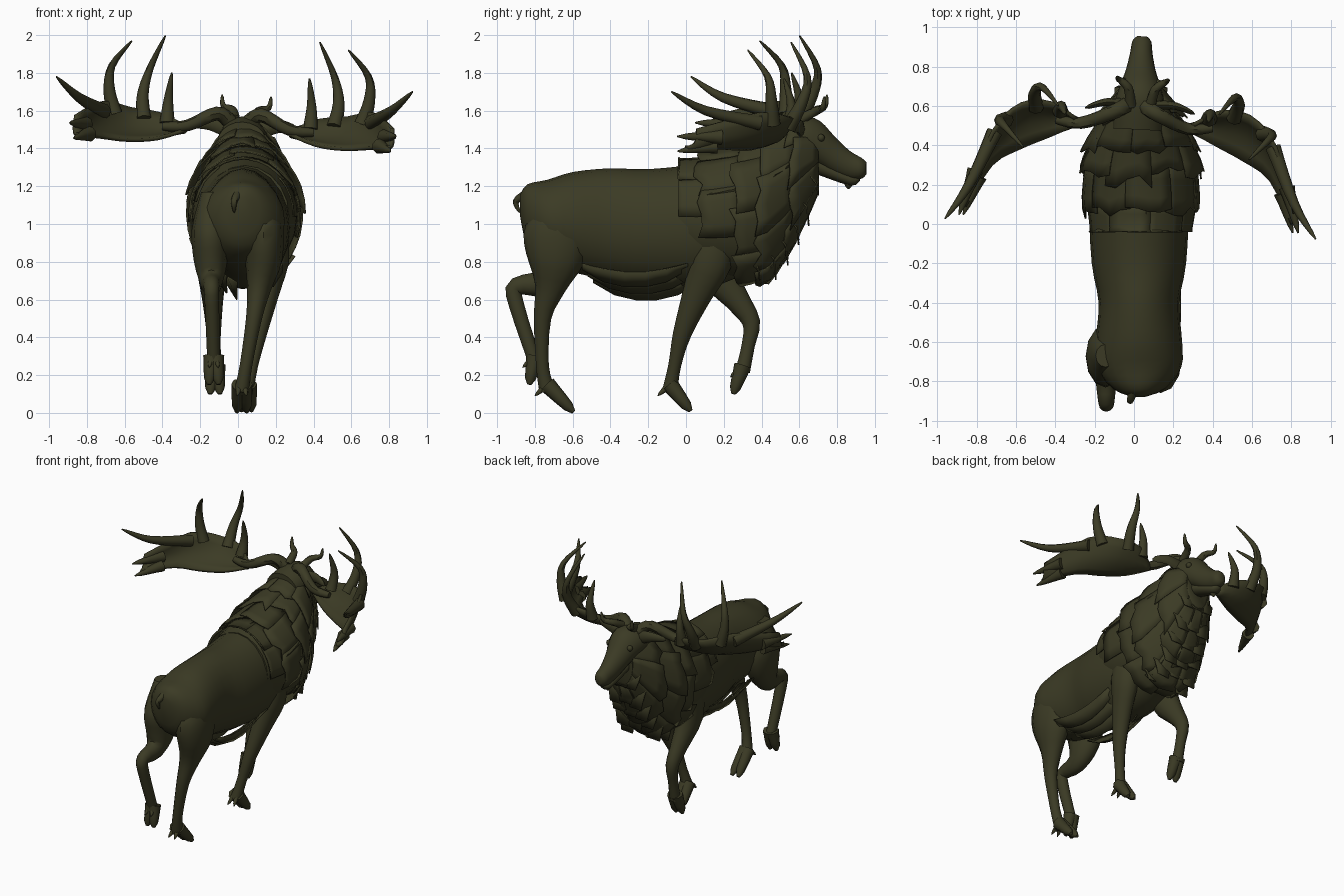
import bpy, bmesh, math, random
from mathutils import Vector, Matrix

random.seed(4)
X, Y, Z = Vector((1, 0, 0)), Vector((0, 1, 0)), Vector((0, 0, 1))
if "Cube" in bpy.data.objects:
    bpy.data.objects.remove(bpy.data.objects["Cube"])

hide = bpy.data.materials.new("dark_olive_hide")
hide.use_nodes = True
hide.diffuse_color = (0.044, 0.043, 0.018, 1)
hide.node_tree.nodes["Principled BSDF"].inputs["Base Color"].default_value = hide.diffuse_color


def finish(name, bm, matrix=None, thickness=0, sharp_angle=math.radians(45)):
    """Turn a bmesh into a shaded object."""
    bmesh.ops.recalc_face_normals(bm, faces=bm.faces)
    mesh = bpy.data.meshes.new(name)
    bm.to_mesh(mesh)
    bm.free()
    mesh.materials.append(hide)
    mesh.polygons.foreach_set("use_smooth", [True] * len(mesh.polygons))
    mesh.set_sharp_from_angle(angle=sharp_angle)
    obj = bpy.data.objects.new(name, mesh)
    bpy.context.collection.objects.link(obj)
    if matrix:
        obj.matrix_world = matrix
    if thickness:
        mod = obj.modifiers.new("thickness", "SOLIDIFY")
        mod.thickness, mod.offset = thickness, 0


def spline(points, u):
    """Smooth interpolation through a list of tuples."""
    last = len(points) - 1
    u = max(0, min(u, last))
    i = min(int(u), last - 1)
    t = u - i
    a, b, c, d = (Vector(points[max(0, min(j, last))]) for j in range(i - 1, i + 3))
    return b + t / 2 * (c - a + t * (2 * a - 5 * b + 4 * c - d + t * (3 * (b - c) + d - a)))


def smooth(points, steps=3):
    return [spline(points, i / steps) for i in range((len(points) - 1) * steps + 1)]


def add_grid(bm, rows, closed=False):
    rows = [[bm.verts.new(p) for p in row] for row in rows]
    n = len(rows[0])
    for low, high in zip(rows, rows[1:]):
        for k in range(n if closed else n - 1):
            j = (k + 1) % n
            bm.faces.new((low[k], low[j], high[j], high[k]))
    if closed:
        bm.faces.new(rows[0])
        bm.faces.new(rows[-1])


def loft(name, centres, radii, sides=12, ref=X, upright=False, matrix=None):
    """Closed tube through centres with elliptical rings."""
    rows, last = [], len(centres) - 1
    for i, (centre, (ra, rb)) in enumerate(zip(centres, radii)):
        along = Y if upright else (centres[min(i + 1, last)] - centres[max(i - 1, 0)]).normalized()
        a = (ref - along * ref.dot(along)).normalized()
        b = along.cross(a)
        angles = [2 * math.pi * k / sides for k in range(sides)]
        rows.append([centre + a * ra * math.cos(w) + b * rb * math.sin(w) for w in angles])
    bm = bmesh.new()
    add_grid(bm, rows, True)
    finish(name, bm, matrix)


def trunk(name, stations, x=0, matrix=None):
    """Upright rings from (y, z, half width, half height)."""
    samples = smooth(stations)
    loft(name, [Vector((x, s[0], s[1])) for s in samples], [s[2:] for s in samples], 20,
         upright=True, matrix=matrix)


def spike(name, points, radius, tip=0.1, power=0.7, flat=1, ref=Y, matrix=None):
    """Curved horn-like tube that narrows to its tip."""
    centres = smooth(points, 4)
    last = len(centres) - 1
    radii = [radius * (tip + (1 - tip) * (1 - i / last) ** power) for i in range(last + 1)]
    loft(name, centres, [(r, r * flat) for r in radii], 8, ref, matrix=matrix)


def leg(name, foot_x, hip_x, toe, path):
    """Leg from (y, z, radius); the thigh is deeper than it is wide."""
    samples = smooth(path)
    centres = [Vector((foot_x + (hip_x - foot_x) * min(1, z / 0.8), y, z)) for y, z, r in samples]
    loft(name + "_leg", centres, [(r, r * (1 + 8 * max(0, r - 0.03))) for y, z, r in samples])
    ankle = centres[-1]
    for side in (-X, X):
        # cloven toes and dew claws
        start = ankle + side * 0.01 + Z * 0.03
        spike(name + "_hoof", [start, ankle + side * 0.026 + Vector((0, *toe))], 0.046, 0.25, 0.5, ref=X)
        spike(name + "_dew_claw", [start, ankle + side * 0.025 + Vector((0, -0.065, -0.03))], 0.022, ref=X)


# torso and tail
trunk("torso", [(-.88, 1.1, .03, .05), (-.84, 1.05, .13, .16), (-.73, 1.02, .215, .215), (-.6, 1.01, .22, .265),
                (-.4, 1.0, .205, .295), (-.2, .98, .24, .31), (.1, .99, .25, .33), (.35, 1.05, .2, .3)], 0.025)
spike("tail", [(0, -.84, 1.16), (-.02, -.9, 1.12), (-.02, -.88, 1.06)], 0.026, ref=X)

# legs: standing pair on the left, lifted pair on the right
leg("standing_hind", 0, .135, (.14, -.115),
    [(-.67, 1.17, .05), (-.68, .99, .105), (-.69, .82, .1), (-.72, .66, .064), (-.76, .5, .042), (-.76, .25, .033),
     (-.735, .12, .04)])
leg("lifted_hind", -.12, -.145, (-.03, -.12),
    [(-.67, 1.17, .05), (-.67, .97, .1), (-.69, .8, .088), (-.76, .69, .06), (-.9, .67, .042), (-.9, .58, .038),
     (-.8, .27, .034)])
leg("standing_front", .02, .19, (.11, -.11),
    [(.16, 1.0, .08), (.13, .8, .08), (.06, .63, .063), (-.02, .42, .044), (-.06, .25, .033), (-.085, .12, .038)])
leg("lifted_front", -.115, -.14, (-.05, -.12),
    [(.16, 1.0, .08), (.15, .78, .08), (.27, .6, .056), (.345, .48, .043), (.33, .36, .034), (.3, .22, .037)])

# neck core and overlapping mane plates
neck = [(-.04, 1.04, .235, .27), (.12, 1.04, .275, .31), (.3, 1.06, .275, .35), (.44, 1.1, .24, .37),
        (.58, 1.22, .17, .3), (.7, 1.33, .09, .16)]
MIDDLE = 0.035
trunk("neck", neck, MIDDLE)


def neck_point(u, w, out):
    y, z, wide, tall = spline(neck, u)
    return MIDDLE + (wide + out) * math.cos(w), y, z + (tall + out) * math.sin(w)


bm = bmesh.new()
PLATES = 9
width = 2 * math.pi / PLATES
for row in range(5):
    for k in range(PLATES):
        start = width * (k + row % 2 / 2)
        if math.sin(start + width / 2) < (0.25, -0.3, -2, -2, -2)[row]:
            continue
        length, lift = random.uniform(1.1, 1.5), random.uniform(0.018, 0.042)
        jag = [random.uniform(0.88, 1.12) for corner in range(5)]
        add_grid(bm, [[neck_point(row + 1 - length * p * j, start + width * c * 0.28, 0.004 + lift * p)
                       for c, j in enumerate(jag)] for p in (0, 0.3, 0.7, 1)])
finish("mane_plates", bm, thickness=0.008)

# ragged chest and belly fringe
bm = bmesh.new()
for i in range(6):
    f = i / 5
    y, z = 0.37 + 0.31 * f ** 0.8, 0.72 + 0.44 * f ** 1.5
    for s in (-1, 0, 1):
        x = MIDDLE + s * (0.12 - 0.05 * f)
        drop = random.uniform(0, 0.06)
        add_grid(bm, [[(x - w, y + dy, z + dz), (x + w, y + dy, z + dz * 0.9)] for w, dy, dz in
                      ((0.06, -0.07, 0.17), (0.065, 0.01, 0.06), (0.045, 0.02, -drop))])
finish("chest_fringe", bm, thickness=0.008)

bm = bmesh.new()
for s in (-1, 1):
    for layer in range(3):
        strip = []
        for q in (0, 0.2, 0.4, 0.6, 0.8, 1):
            y = 0.56 * q - 0.55 + 0.03 * layer
            top = 0.79 - 0.035 * layer - 0.045 * math.sin(math.pi * q)
            hang = 0.03 + 0.05 * math.sin(math.pi * q) ** 0.5
            strip.append([(MIDDLE + s * (0.2 - 0.055 * layer - 0.05 * p), y, top - hang * p) for p in (0, 1)])
        add_grid(bm, strip)
finish("belly_fringe", bm, thickness=0.008)

# head, slightly turned and tilted
pivot = Vector((0, 0.5, 1.5))
turn = (Matrix.Translation(pivot) @ Matrix.Rotation(-0.055, 4, "Z") @ Matrix.Rotation(0.042, 4, "Y")
        @ Matrix.Translation(-pivot))
head_turn = Matrix.Translation(X * 0.025) @ turn
trunk("head", [(.48, 1.43, .13, .11), (.62, 1.455, .125, .115), (.71, 1.425, .1, .12), (.79, 1.36, .074, .1),
               (.87, 1.31, .057, .075), (.93, 1.295, .048, .055), (.955, 1.295, .025, .032)], matrix=head_turn)
trunk("lower_jaw", [(.7, 1.31, .06, .05), (.87, 1.235, .042, .032), (.92, 1.24, .015, .012)], matrix=head_turn)
spike("chin_tuft", [(0, .86, 1.24), (0, .86, 1.185)], 0.035, ref=X, matrix=head_turn)

# antler palm lies between two edge curves; tines grow from points on it
lower_edge = [(.27, .49, 1.49), (.42, .42, 1.435), (.57, .35, 1.42), (.71, .26, 1.43), (.83, .04, 1.44)]
upper_edge = [(.29, .51, 1.52), (.42, .59, 1.57), (.58, .58, 1.59), (.72, .43, 1.62), (.84, .1, 1.54)]


def palm_point(u, q):
    cup = Vector((0.01, 0.02, -0.03)) * math.sin(math.pi * q)
    return spline(lower_edge, u).lerp(spline(upper_edge, u), q) + cup


tines = {
    "inner_tine": (.7, .8, [(.38, .58, 1.64), (.365, .54, 1.785)]),
    "tall_tine": (1.5, .8, [(.52, .64, 1.66), (.49, .67, 1.8), (.41, .58, 1.98)]),
    "middle_tine": (2.5, .8, [(.69, .49, 1.68), (.68, .47, 1.81), (.575, .36, 1.945)]),
    "outer_tine": (2.9, .8, [(.83, .15, 1.635), (.945, -.025, 1.74)]),
    "rear_tine": (3.5, .6, [(.865, 0, 1.5)]),
    "low_tine": (3.4, .15, [(.84, 0, 1.42)]),
}
for side, s in (("left", 1), ("right", -1)):
    def mirrored(points):
        return [(s * x, y, z) for x, y, z in points]

    # ears and eyes
    spike(side + "_ear", mirrored([(.08, .61, 1.5), (.18, .61, 1.525), (.28, .575, 1.515)]), 0.026,
          power=0.5, flat=1.9, matrix=head_turn)
    bm = bmesh.new()
    bmesh.ops.create_uvsphere(bm, u_segments=10, v_segments=8, radius=0.02,
                              matrix=Matrix.Translation((s * 0.088, 0.72, 1.46)))
    finish(side + "_eye", bm, head_turn)
    # antler beam, brow tine, palm and tines
    spike(side + "_antler_beam", mirrored([(.05, .6, 1.54), (.12, .56, 1.58), (.27, .5, 1.51), (.4, .51, 1.5)]),
          0.042, 0.5, matrix=turn)
    spike(side + "_brow_tine", mirrored([(.05, .6, 1.55), (.07, .69, 1.6), (.12, .73, 1.62), (.13, .74, 1.68)]),
          0.03, matrix=head_turn)
    bm = bmesh.new()
    add_grid(bm, [mirrored(palm_point(i / 3, q / 5) for q in range(6)) for i in range(13)])
    finish(side + "_antler_palm", bm, turn, 0.02)
    for name, (u, q, path) in tines.items():
        spike(side + "_" + name, mirrored([palm_point(u, q), *path]), 0.042, power=0.85, matrix=turn)
